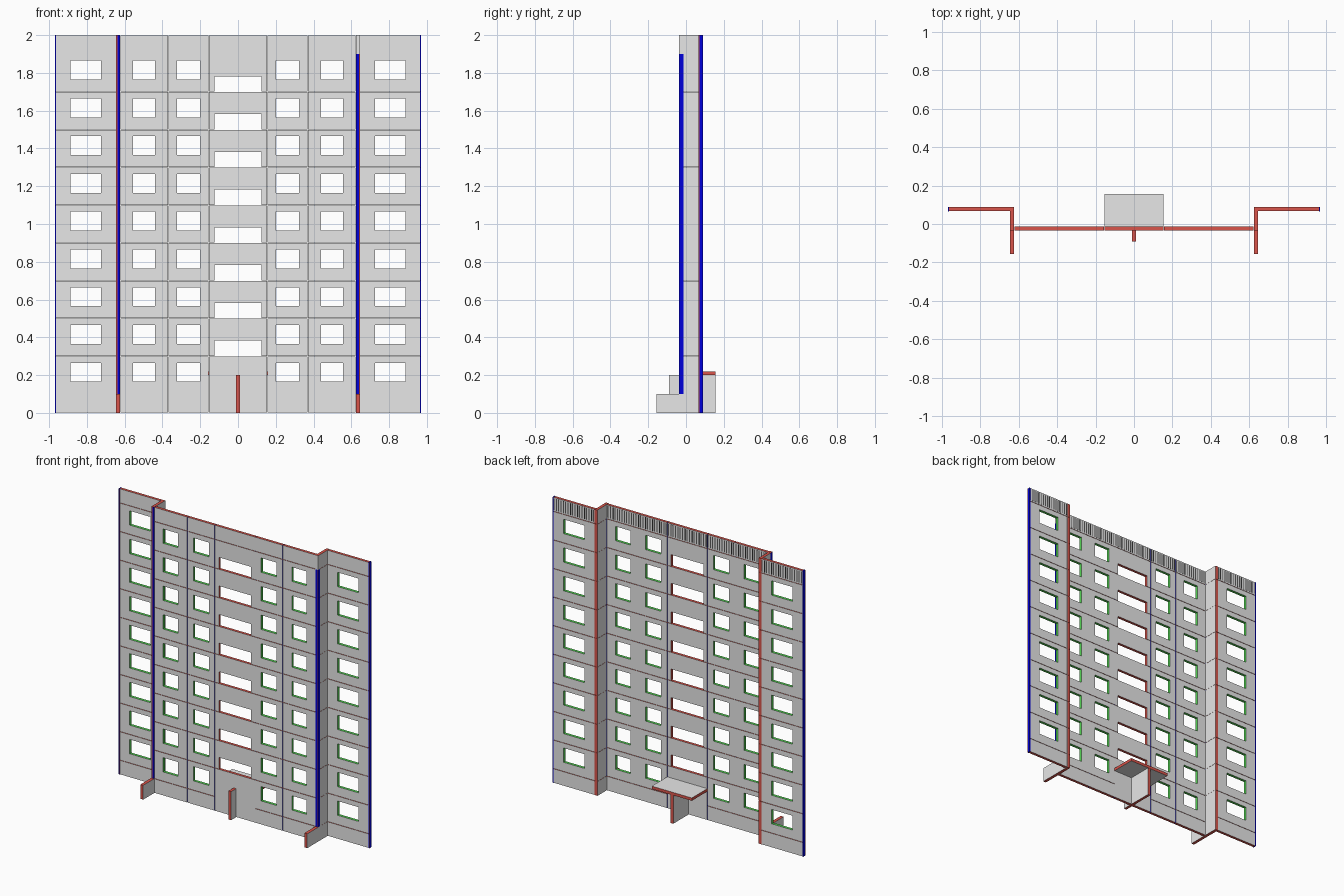
import bpy
import bmesh
from mathutils import Vector

cube = bpy.data.objects.get("Cube")
if cube:
    bpy.data.objects.remove(cube, do_unlink=True)

COLOURS = {
    "concrete_grey": (0.8, 0.8, 0.8),
    "edge_red": (0.7, 0.09, 0.07),
    "edge_blue": (0.0, 0.0, 0.7),
    "reveal_green": (0.09, 0.68, 0.09),
    "rib_dark_grey": (0.1, 0.1, 0.1),
}
GREY, RED, BLUE, GREEN, DARK = range(5)
MATERIALS = []
for name, rgb in COLOURS.items():
    mat = bpy.data.materials.new(name)
    mat.use_nodes = True
    mat.diffuse_color = (*rgb, 1)
    mat.node_tree.nodes["Principled BSDF"].inputs["Base Color"].default_value = (*rgb, 1)
    MATERIALS.append(mat)

GAP = 0.0012           # half of the joint between panels
FLOOR = 0.2
BASE, ROOF, TOP = 0.1, 1.9, 2.0
MID = (-0.034, -0.014)   # front and back of the recessed wall
WING = (0.068, 0.088)    # front and back of the outer wings
FLOORS = [BASE + FLOOR * i for i in range(9)]


def slab(bm, xs, ys, zs, mats=(BLUE, GREY, RED), hole=None, reveal=GREEN, gap=GAP):
    """Panel coloured by face direction, with an optional opening through y."""
    x0, x1 = min(xs) + gap, max(xs) - gap
    z0, z1 = zs[0] + gap, zs[1] - gap
    cut_x, cut_z = {x0, x1}, {z0, z1}
    if hole:
        hx0, hx1 = min(hole[:2]), max(hole[:2])
        hz0, hz1 = max(hole[2], z0), hole[3]
        cut_x |= {hx0, hx1}
        cut_z |= {hz0, hz1}
    cx, cz = sorted(cut_x), sorted(cut_z)
    grid = [[bm.verts.new((x, ys[0], z)) for z in cz] for x in cx]
    faces = []
    for i in range(len(cx) - 1):
        for j in range(len(cz) - 1):
            if hole and cx[i] == hx0 and cz[j] == hz0:
                continue
            faces.append(bm.faces.new((grid[i][j], grid[i + 1][j],
                                       grid[i + 1][j + 1], grid[i][j + 1])))
    ext = bmesh.ops.extrude_face_region(bm, geom=faces, use_keep_orig=True)["geom"]
    moved = [g for g in ext if isinstance(g, bmesh.types.BMVert)]
    bmesh.ops.translate(bm, verts=moved, vec=Vector((0, ys[1] - ys[0], 0)))
    whole = {f for v in moved for f in v.link_faces} | set(faces)
    bmesh.ops.recalc_face_normals(bm, faces=list(whole))
    for f in whole:
        f.normal_update()
        axis = max(range(3), key=lambda a: abs(f.normal[a]))
        c = f.calc_center_median()
        inner = ((axis == 0 and x0 + 1e-4 < c.x < x1 - 1e-4)
                 or (axis == 2 and z0 + 1e-4 < c.z < z1 - 1e-4))
        f.material_index = reveal if inner else mats[axis]


def finish(bm, name):
    mesh = bpy.data.meshes.new(name)
    bm.to_mesh(mesh)
    bm.free()
    for mat in MATERIALS:
        mesh.materials.append(mat)
    obj = bpy.data.objects.new(name, mesh)
    bpy.context.scene.collection.objects.link(obj)


def box(name, xs, ys, zs, mats):
    bm = bmesh.new()
    slab(bm, xs, ys, zs, mats, gap=0)
    finish(bm, name)


def column(name, side, xs, ys, window):
    """Plinth, nine window panels and a parapet stacked up."""
    bm = bmesh.new()
    xs = [side * x for x in xs]
    slab(bm, xs, ys, (0, BASE))
    for z in FLOORS:
        slab(bm, xs, ys, (z, z + FLOOR),
             hole=(side * window[0], side * window[1], z + 0.065, z + 0.165))
    slab(bm, xs, ys, (ROOF, TOP))
    finish(bm, name)


# split: where the corner changes from blue to red; strip_top: end of the paint
for side, label, split, strip_top in ((1, "left", 0.64, ROOF), (-1, "right", 0.637, TOP)):
    column(f"{label}_inner_wall", side, (0.155, 0.37), MID, (0.202, 0.322))
    column(f"{label}_middle_wall", side, (0.37, 0.624), MID, (0.44, 0.556))
    column(f"{label}_wing_wall", side, (0.646, 0.964), WING, (0.724, 0.886))

    # Return wall joining the recessed wall and the wing
    bm = bmesh.new()
    inner, outer = side * 0.624, side * 0.646
    xs = (inner, outer)
    side_wall = (GREY, RED, RED)
    slab(bm, xs, (-0.157, WING[1]), (0, BASE), side_wall, gap=0)
    for z in FLOORS:
        slab(bm, xs, (MID[1], WING[1]), (z, z + FLOOR), side_wall, gap=GAP / 2)
    slab(bm, xs, (MID[1], WING[1]), (ROOF, TOP), side_wall, gap=GAP / 2)
    finish(bm, f"{label}_return_wall")

    # Painted corner strip: blue with a red outer edge
    corner = (MID[0] - 0.002, MID[1])
    box(f"{label}_corner_strip", (inner, side * split), corner,
        (BASE, strip_top), (BLUE, BLUE, RED))
    box(f"{label}_corner_edge", (side * split, outer), corner,
        (BASE, strip_top), (BLUE, RED, RED))
    if strip_top < TOP:
        box(f"{label}_corner_parapet", xs, corner, (strip_top, TOP), (GREY, GREY, RED))

    # Blue end of the wing with a red front sliver on its side
    ends = (side * 0.963, side * 0.97)
    box(f"{label}_wing_end_front", ends, (WING[0] - 0.002, WING[0] + 0.004),
        (0, TOP), (RED, BLUE, BLUE))
    box(f"{label}_wing_end", ends, (WING[0] + 0.004, WING[1] + 0.001),
        (0, TOP), (BLUE, BLUE, BLUE))

# Stairwell: tall entrance panel, panels with low wide openings, parapet
bm = bmesh.new()
stair = (-0.155, 0.155)
slab(bm, stair, MID, (0, 0.3))
for z in FLOORS[1:]:
    slab(bm, stair, MID, (z, z + FLOOR), hole=(-0.124, 0.124, z, z + 0.082), reveal=RED)
slab(bm, stair, MID, (ROOF, TOP))
finish(bm, "stairwell_wall")

# Entrance fins on both sides of the wall, and the canopy
box("front_entrance_fin", (-0.01, 0.01), (-0.09, MID[0]), (0, 0.2), (GREY, RED, RED))
box("back_entrance_fin", (-0.01, 0.01), (MID[1], 0.155), (0, 0.2), (GREY, RED, RED))
box("entrance_canopy", (-0.155, 0.155), (MID[1], 0.157), (0.2, 0.22), (RED, RED, GREY))

# Fine vertical ribs on the back of the parapet
bm = bmesh.new()
PITCH = 0.018
for start, end, y in ((-0.96, -0.65, WING[1]), (-0.615, 0.615, MID[1]), (0.65, 0.96, WING[1])):
    for i in range(int((end - start) / PITCH) + 1):
        x = start + i * PITCH
        slab(bm, (x, x + 0.007), (y, y + 0.001), (ROOF + 0.01, TOP - 0.008),
             (DARK, DARK, DARK), gap=0)
finish(bm, "parapet_ribs")
